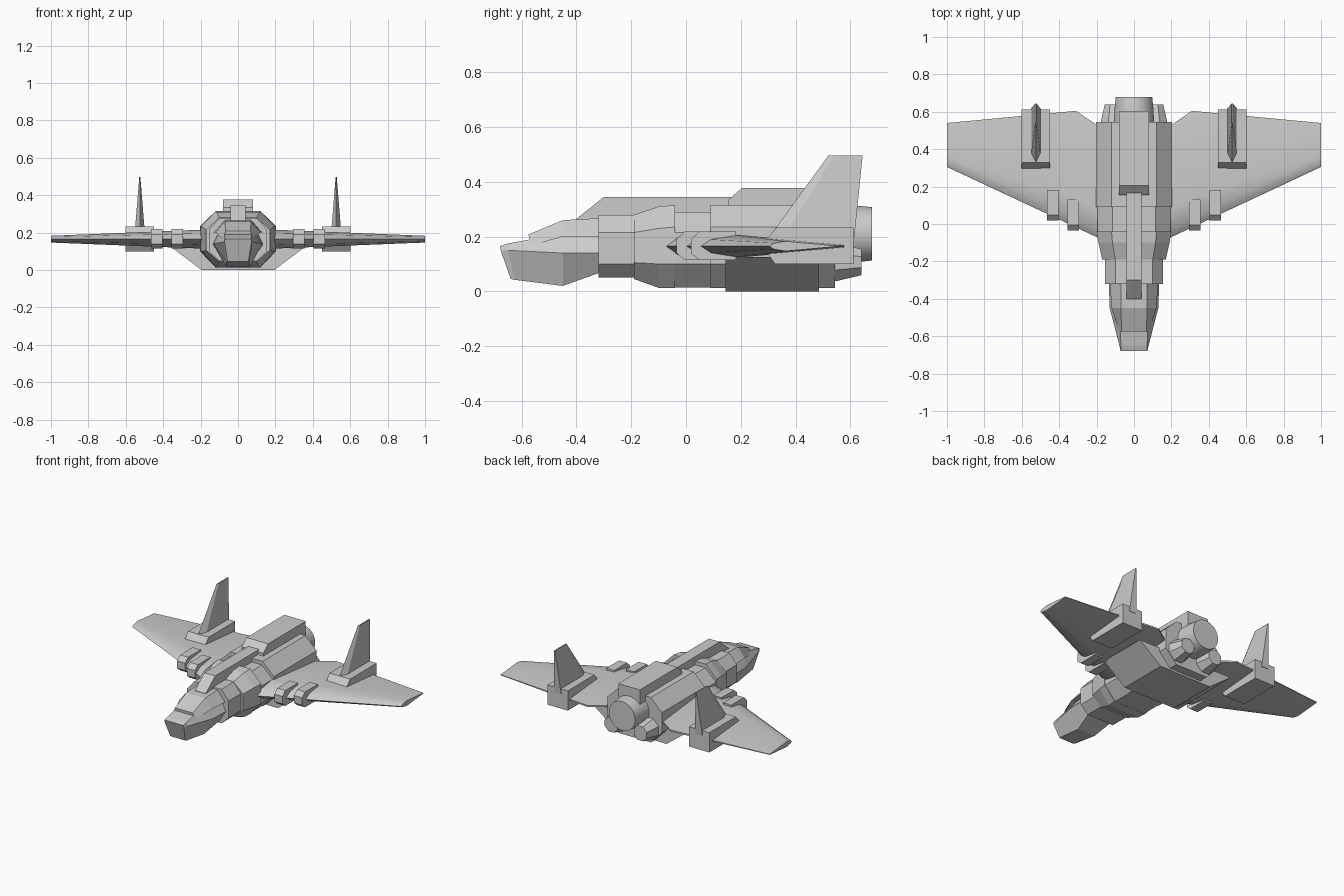
import bpy, bmesh, math

if "Cube" in bpy.data.objects:
    bpy.data.objects.remove(bpy.data.objects["Cube"])


def loft(name, rings, mirror=False, smooth=0):
    """Skin closed rings of equal point count and cap both ends."""
    bm = bmesh.new()
    vs = [[bm.verts.new(p) for p in r] for r in rings]
    n = len(vs[0])
    for a, b in zip(vs, vs[1:]):
        for i in range(n):
            j = (i + 1) % n
            bm.faces.new((a[i], a[j], b[j], b[i]))
    bm.faces.new(vs[0])
    bm.faces.new(vs[-1])
    bmesh.ops.recalc_face_normals(bm, faces=bm.faces)
    me = bpy.data.meshes.new(name)
    bm.to_mesh(me)
    bm.free()
    ob = bpy.data.objects.new(name, me)
    bpy.context.collection.objects.link(ob)
    if smooth:
        bpy.ops.object.select_all(action='DESELECT')
        ob.select_set(True)
        bpy.context.view_layer.objects.active = ob
        bpy.ops.object.shade_smooth_by_angle(angle=math.radians(smooth))
    if mirror:
        ob.modifiers.new("mirror", 'MIRROR')
    return ob


def both(half):
    """Complete a right-hand half outline with its left-hand reflection."""
    return half + [(-x, y, z) for x, y, z in reversed(half)]


def octagon(y, hw, top_hw, z0, z1, side0, side1):
    return both([(top_hw, y, z1), (hw, y, side1), (hw, y, side0), (top_hw, y, z0)])


def prism(name, yz, x0, x1, mirror=False):
    return loft(name, [[(x, y, z) for y, z in yz] for x in (x0, x1)], mirror)


def nozzle(name, x, z, rings, n, mirror=False):
    turn = [2 * math.pi * (i + 0.5) / n for i in range(n)]
    return loft(name, [[(x + r * math.cos(a), y, z + r * math.sin(a)) for a in turn]
                       for y, r in rings], mirror, 40 if n > 8 else 0)


# Nose and glazed cockpit hood
loft("nose", [
    both([(.07, -.68, .165), (.072, -.677, .15), (.055, -.64, .045)]),
    both([(.07, -.65, .175), (.078, -.65, .15), (.06, -.625, .042)]),
    both([(.075, -.51, .2), (.13, -.45, .14), (.065, -.45, .02)]),
    both([(.08, -.31, .25), (.135, -.31, .14), (.09, -.31, .07)])])
loft("canopy", [
    both([(.066, -.575, .208), (.08, -.57, .165)]),
    both([(.07, -.45, .26), (.12, -.45, .2), ][:2]),
    both([(.07, -.30, .268), (.13, -.30, .2)])])

# Fuselage sections
loft("neck", [octagon(y, .155, .10, .05, .278, .10, .215) for y in (-.32, -.17)])
loft("shoulder", [
    octagon(-.19, .17, .10, .045, .28, .105, .215),
    octagon(-.10, .19, .115, .013, .31, .10, .23),
    octagon(-.04, .20, .12, .013, .315, .10, .235)])
loft("waist", [octagon(y, .195, .115, .014, .29, .10, .215) for y in (-.05, .10)])
loft("main_body", [octagon(y, .203, .12, .013, .315, .10, .235) for y in (.09, .545)])

# Spine and dorsal block
prism("spine", [(-.40, .25), (-.40, .265), (-.30, .345), (.18, .345), (.18, .25)], -.04, .04)
prism("dorsal_block", [(.155, .28), (.155, .335), (.205, .378), (.605, .378), (.605, .25),
                       (.50, .25)], -.08, .08)

# Belly fairing under the wing roots
loft("belly", [both([(.36, y, .125), (.195, y, 0)]) for y in (.145, .485)])

# Wings: pointed section, thickest near the front
section = [(0, 0), (.07, .62), (.25, 1), (1, .12), (1, -.12), (.25, -1), (.07, -.62)]
stations = [(.12, -.105, .465, .052), (.20, -.07, .53, .05),
            (.31, -.018, .605, .046), (1.0, .305, .54, .018)]
loft("wing", [[(x, le + u * (te - le), .165 + v * t) for u, v in section]
              for x, le, te, t in stations], True, 30)

# Leading-edge clamps
for name, x, y in (("inner_wing_clamp", .295, -.035), ("outer_wing_clamp", .405, .018)):
    prism(name, [(y, .14), (y, .19), (y + .03, .218), (y + .165, .218),
                 (y + .165, .115), (y + .03, .115)], x, x + .06, True)

# Tail fin housings and fins
prism("fin_housing", [(.29, .15), (.29, .185), (.33, .233), (.612, .233),
                      (.612, .10), (.325, .10)], .45, .602, True)
loft("tail_fin", [
    [(.525, .305, .20), (.552, .36, .20), (.552, .615, .20), (.498, .615, .20), (.498, .36, .20)],
    [(.525, .52, .496), (.528, .54, .496), (.528, .645, .496), (.522, .645, .496),
     (.522, .54, .496)]], True)

# Engines
nozzle("main_engine", 0, .21, [(.52, .108), (.605, .106), (.68, .098)], 24)
nozzle("side_engine", .108, .107, [(.52, .078), (.55, .075), (.64, .052)], 8, True)
